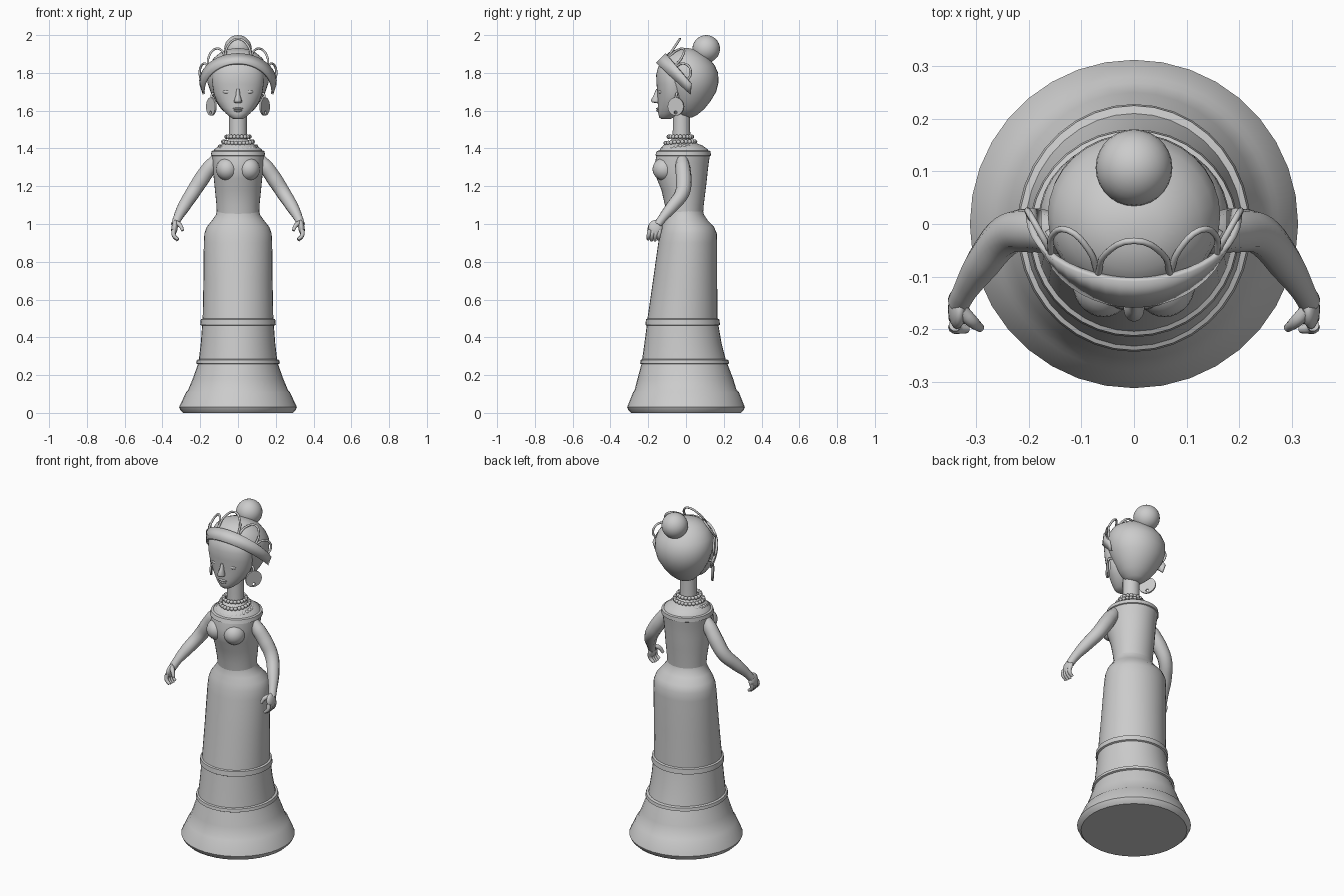
import bpy, bmesh
from math import sin, cos, pi, radians
from mathutils import Vector, Matrix

if "Cube" in bpy.data.objects:
    bpy.data.objects.remove(bpy.data.objects["Cube"], do_unlink=True)

grey = bpy.data.materials.new("plain grey")
grey.use_nodes = True
grey.diffuse_color = (0.6, 0.6, 0.6, 1)
grey.node_tree.nodes["Principled BSDF"].inputs["Base Color"].default_value = (0.6, 0.6, 0.6, 1)


def finish(name, bm, angle=40):
    bmesh.ops.recalc_face_normals(bm, faces=bm.faces)
    mesh = bpy.data.meshes.new(name)
    bm.to_mesh(mesh)
    bm.free()
    mesh.materials.append(grey)
    ob = bpy.data.objects.new(name, mesh)
    bpy.context.collection.objects.link(ob)
    smooth(ob, angle)
    return ob


def smooth(ob, angle=40):
    bpy.ops.object.select_all(action='DESELECT')
    ob.select_set(True)
    bpy.context.view_layer.objects.active = ob
    bpy.ops.object.shade_smooth_by_angle(angle=radians(angle))


def loft(name, rings, sides=36, angle=40):
    """Stack of ovals: height, half width, front y, back y."""
    bm = bmesh.new()
    loops = []
    for z, rx, front, back in rings:
        mid, ry = (front + back) / 2, (back - front) / 2
        loops.append([bm.verts.new((rx * sin(2 * pi * i / sides),
                                    mid - ry * cos(2 * pi * i / sides), z)) for i in range(sides)])
    for a, b in zip(loops, loops[1:]):
        for i in range(sides):
            j = (i + 1) % sides
            bm.faces.new((a[i], a[j], b[j], b[i]))
    bm.faces.new(loops[0])
    bm.faces.new(loops[-1])
    return finish(name, bm, angle)


def ball(name, centre, size, turn=0, segments=28):
    bm = bmesh.new()
    m = Matrix.Translation(centre) @ Matrix.Rotation(turn, 4, 'Y') @ Matrix.Diagonal((*size, 1))
    bmesh.ops.create_uvsphere(bm, u_segments=segments, v_segments=segments // 2, radius=1, matrix=m)
    return finish(name, bm, 80)


def to_mesh(ob):
    bpy.ops.object.select_all(action='DESELECT')
    ob.select_set(True)
    bpy.context.view_layer.objects.active = ob
    bpy.ops.object.convert(target='MESH')
    smooth(bpy.context.view_layer.objects.active, 50)


def tube(name, points, radii, steps=5):
    curve = bpy.data.curves.new(name, 'CURVE')
    curve.dimensions = '3D'
    curve.bevel_depth = 1
    curve.bevel_resolution = 3
    curve.resolution_u = steps
    curve.use_fill_caps = True
    curve.materials.append(grey)
    sp = curve.splines.new('BEZIER')
    sp.bezier_points.add(len(points) - 1)
    for bp, p, r in zip(sp.bezier_points, points, radii):
        bp.co, bp.radius = p, r
        bp.handle_left_type = bp.handle_right_type = 'AUTO'
    ob = bpy.data.objects.new(name, curve)
    bpy.context.collection.objects.link(ob)
    to_mesh(ob)


# Skirt with trim ridges, and fitted bodice
loft("skirt", [
    (0, .29, -.29, .29), (.015, .305, -.305, .305), (.03, .312, -.312, .312),
    (.11, .275, -.28, .28), (.12, .265, -.272, .268), (.18, .24, -.257, .25),
    (.258, .212, -.236, .22), (.262, .222, -.243, .228), (.28, .218, -.24, .225), (.284, .207, -.232, .21),
    (.37, .197, -.22, .188), (.462, .19, -.208, .172), (.466, .2, -.215, .18),
    (.495, .197, -.212, .177), (.499, .187, -.204, .167), (.7, .183, -.175, .165),
    (.9, .181, -.147, .165), (.95, .178, -.138, .163), (.985, .165, -.128, .148),
    (1.02, .137, -.115, .115), (1.05, .116, -.106, .095), (1.07, .112, -.104, .09)])
loft("bodice", [
    (1.05, .112, -.105, .09), (1.1, .114, -.112, .094), (1.18, .122, -.13, .104),
    (1.24, .128, -.155, .111), (1.28, .132, -.165, .115), (1.32, .135, -.165, .12),
    (1.36, .138, -.157, .126), (1.363, .144, -.163, .132), (1.385, .14, -.155, .13), (1.388, .134, -.148, .124)])
for s, side in ((1, "left"), (-1, "right")):
    ball(side + "_bust", (s * .058, -.115, 1.29), (.058, .062, .06))

# Shoulders and neck
loft("shoulders", [
    (1.37, .137, -.15, .127), (1.395, .125, -.138, .115), (1.415, .1, -.122, .088),
    (1.432, .065, -.095, .045), (1.45, .05, -.075, .025)])
loft("neck", [(1.42, .05, -.073, .025), (1.5, .047, -.07, .022), (1.61, .047, -.07, .022)], 24)

# Necklace of three bead rows, dipping at the front
bm = bmesh.new()
for row in range(3):
    radius, count = .062 + .017 * row, 20 + 4 * row
    for i in range(count):
        a = 2 * pi * (i + row / 2) / count
        pos = Vector((radius * sin(a), -.03 - radius * cos(a), 1.462 - .026 * row - .008 * row * max(0, cos(a))))
        bmesh.ops.create_icosphere(bm, subdivisions=2, radius=.0115, matrix=Matrix.Translation(pos))
finish("necklace_beads", bm, 80)

# Head: face, hair cap and bun
loft("face", [
    (1.555, .022, -.13, -.085), (1.565, .04, -.142, -.06), (1.585, .064, -.147, -.03),
    (1.615, .09, -.149, 0), (1.65, .113, -.15, .02), (1.69, .128, -.151, .02),
    (1.74, .136, -.156, .02), (1.79, .138, -.158, .02), (1.83, .13, -.148, .02), (1.87, .1, -.12, .02)], 32)
loft("hair", [
    (1.565, .025, -.02, .035), (1.578, .055, -.045, .06), (1.61, .09, -.07, .098), (1.65, .118, -.09, .13),
    (1.7, .146, -.11, .16), (1.75, .162, -.125, .172), (1.8, .164, -.138, .17), (1.84, .153, -.14, .152),
    (1.88, .127, -.12, .12), (1.91, .09, -.088, .08), (1.925, .055, -.05, .045), (1.931, .012, -.012, .012)], 32, 80)
ball("hair_bun", (0, .107, 1.927), (.073, .073, .073))

# Facial features
loft("nose", [
    (1.64, .012, -.16, -.135), (1.645, .021, -.182, -.135), (1.655, .02, -.186, -.135),
    (1.68, .012, -.172, -.135), (1.715, .008, -.158, -.135)], 12, 60)
ball("upper_lip", (0, -.146, 1.611), (.027, .013, .006), segments=16)
ball("lower_lip", (0, -.145, 1.6), (.022, .013, .007), segments=16)
for s, side in ((1, "left"), (-1, "right")):
    ball(side + "_eyelid", (s * .055, -.128, 1.7), (.027, .018, .014), segments=16)

# Tiara band
bm = bmesh.new()
N = 24
edge = []
for i in range(N + 1):
    t = 2 * i / N - 1
    a = radians(95) * t
    low = bm.verts.new((.182 * sin(a), .01 - .165 * cos(a), 1.70 + .15 * cos(a)))
    high = bm.verts.new((.2 * sin(a), .02 * t * t - .105 * cos(a), 1.755 + .145 * cos(a)))
    edge.append((low, high))
for (a, b), (c, d) in zip(edge, edge[1:]):
    bm.faces.new((a, c, d, b))
band = finish("tiara_band", bm)
thick = band.modifiers.new("thickness", 'SOLIDIFY')
thick.thickness = .012
thick.offset = 0


# Tiara loops: two feet and a peak each
def arch(name, foot, peak, end, r=.006):
    foot, peak, end = Vector(foot), Vector(peak), Vector(end)
    rise = peak - (foot + end) / 2
    pts = [foot, foot.lerp(end, .1) + rise * .6, peak, foot.lerp(end, .9) + rise * .6, end]
    tube(name, pts, [r] * 5, 4)


arch("tiara_loop_front", (-.068, -.095, 1.885), (0, -.032, 1.98), (.068, -.095, 1.885))
for s, side in ((1, "left"), (-1, "right")):
    arch("tiara_loop_" + side, (s * .07, -.09, 1.885), (s * .125, -.012, 1.925), (s * .158, -.055, 1.84))
    arch("tiara_loop_end_" + side, (s * .16, -.05, 1.835), (s * .196, .015, 1.835), (s * .195, .01, 1.765))

# Earrings: pierced discs on hooks
for s, side in ((1, "left"), (-1, "right")):
    curve = bpy.data.curves.new(side + "_earring", 'CURVE')
    curve.dimensions = '2D'
    curve.fill_mode = 'BOTH'
    curve.extrude = .005
    curve.resolution_u = 8
    curve.materials.append(grey)
    for r, cy in ((.048, 0), (.009, -.032)):
        sp = curve.splines.new('BEZIER')
        sp.bezier_points.add(3)
        sp.use_cyclic_u = True
        for k, bp in enumerate(sp.bezier_points):
            bp.co = (r * cos(k * pi / 2), cy + r * sin(k * pi / 2), 0)
            bp.handle_left_type = bp.handle_right_type = 'AUTO'
    ob = bpy.data.objects.new(side + "_earring", curve)
    bpy.context.collection.objects.link(ob)
    ob.location = (s * .141, -.053, 1.622)
    ob.rotation_euler = (pi / 2, 0, s * radians(60))
    to_mesh(ob)
    tube(side + "_earring_hook", [(s * .118, -.045, 1.69), (s * .135, -.05, 1.69), (s * .141, -.053, 1.662)],
         [.006] * 3, 3)

# Arms and hands
for s, side in ((1, "left"), (-1, "right")):
    path = [(.115, -.02, 1.345), (.15, -.017, 1.3), (.195, -.012, 1.235), (.24, -.02, 1.165),
            (.288, -.075, 1.09), (.32, -.125, 1.03), (.333, -.15, .995)]
    tube(side + "_arm", [(s * x, y, z) for x, y, z in path], [.03, .04, .042, .039, .034, .024, .022])
    ball(side + "_palm", (s * .336, -.162, .98), (.017, .038, .042), s * radians(-8), 16)
    for k in range(4):
        y = -.138 - .018 * k
        tip = .918 - .006 * (k in (1, 2))
        tube(side + "_finger_" + str(k + 1),
             [(s * .34, y, .97), (s * .34, y - .006, .94), (s * .318, y - .008, tip)], [.012, .011, .008], 4)
    tube(side + "_thumb", [(s * .328, -.165, 1.005), (s * .308, -.185, .995), (s * .292, -.198, .965)],
         [.014, .012, .008], 4)
